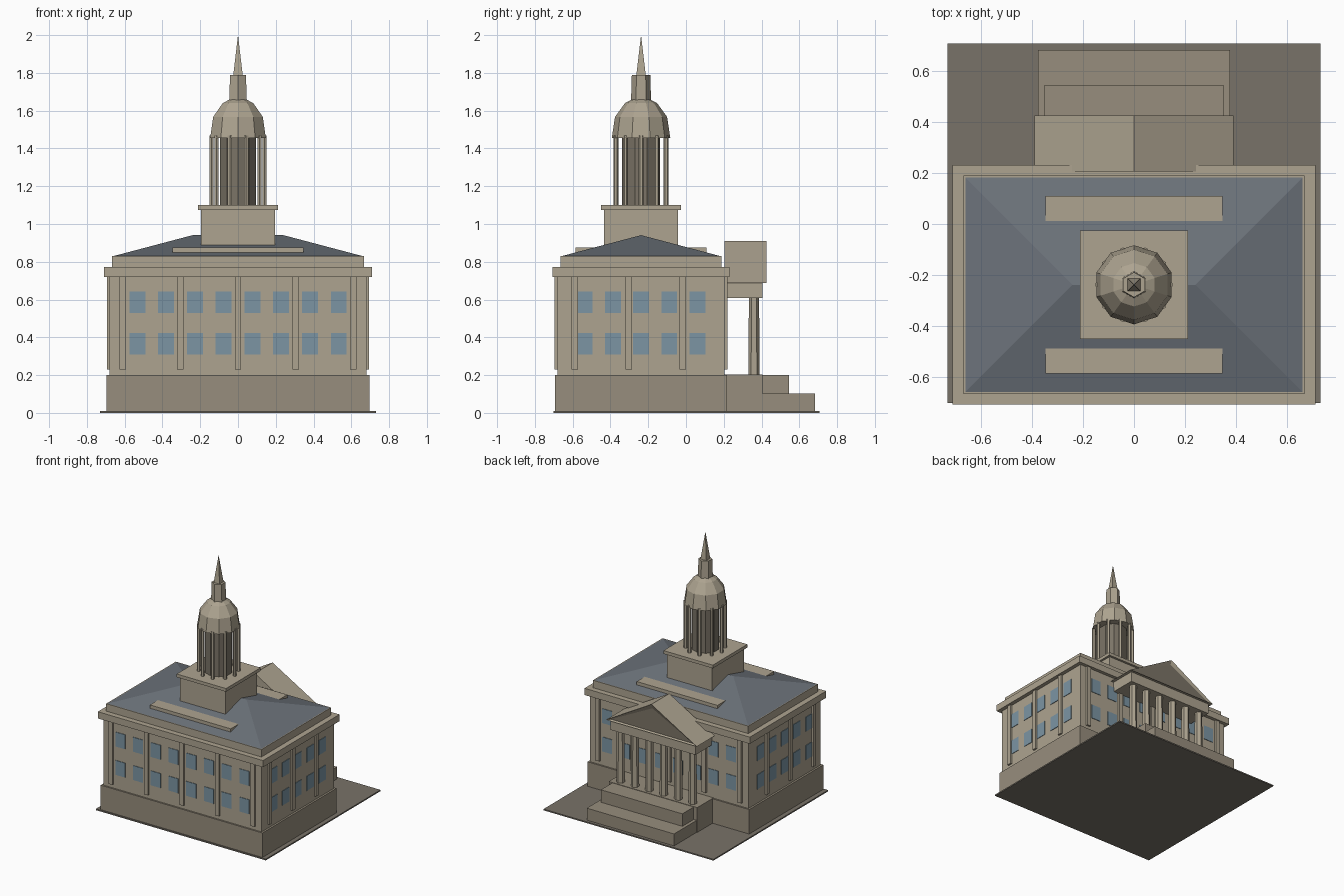
import bpy, bmesh, math
from mathutils import Matrix

if "Cube" in bpy.data.objects:
    bpy.data.objects.remove(bpy.data.objects["Cube"])

CY = -0.238  # y centre of the main block


def mat(name, c):
    m = bpy.data.materials.new(name)
    m.diffuse_color = (*c, 1)
    m.use_nodes = True
    m.node_tree.nodes["Principled BSDF"].inputs["Base Color"].default_value = m.diffuse_color
    return m


STONE = mat("stone", (0.42, 0.37, 0.28))
BASE = mat("dark_stone", (0.31, 0.27, 0.205))
PAVE = mat("paving", (0.19, 0.17, 0.14))
ROOF = mat("slate", (0.15, 0.17, 0.195))
GLASS = mat("glass", (0.2, 0.3, 0.37))
SHADE = mat("shaded_stone", (0.2, 0.175, 0.135))


def finish(name, bm, *mats):
    bmesh.ops.recalc_face_normals(bm, faces=bm.faces)
    me = bpy.data.meshes.new(name)
    bm.to_mesh(me)
    bm.free()
    for m in mats:
        me.materials.append(m)
    ob = bpy.data.objects.new(name, me)
    bpy.context.collection.objects.link(ob)
    return ob


def add_box(bm, x0, x1, y0, y1, z0, z1):
    m = Matrix.Translation(((x0 + x1) / 2, (y0 + y1) / 2, (z0 + z1) / 2))
    bmesh.ops.create_cube(bm, size=1, matrix=m @ Matrix.Diagonal((x1 - x0, y1 - y0, z1 - z0, 1)))


def box(name, m, *dims):
    bm = bmesh.new()
    add_box(bm, *dims)
    return finish(name, bm, m)


def add_prism(bm, x, y, z0, z1, r0, r1, n, turn=0.0):
    t = Matrix.Translation((x, y, (z0 + z1) / 2)) @ Matrix.Rotation(turn, 4, 'Z')
    bmesh.ops.create_cone(bm, cap_ends=True, segments=n, radius1=r0, radius2=r1,
                          depth=z1 - z0, matrix=t)


def prism(name, m, *args):
    bm = bmesh.new()
    add_prism(bm, *args)
    return finish(name, bm, m)


def block(name, m, hx, hy, z0, z1):
    return box(name, m, -hx, hx, CY - hy, CY + hy, z0, z1)


# Ground plate, plinth, walls and cornice
box("ground_plate", PAVE, -0.73, 0.73, -0.702, 0.706, 0, 0.01)
block("plinth", BASE, 0.695, 0.455, 0.005, 0.2)
block("walls", STONE, 0.68, 0.443, 0.2, 0.72)
block("cornice", STONE, 0.71, 0.469, 0.72, 0.772)
block("parapet", STONE, 0.667, 0.427, 0.772, 0.83)

# Pilasters on all four walls
bm = bmesh.new()
for i in range(5):
    x = -0.61 + 0.305 * i
    for s in (-1, 1):
        y = CY + s * 0.443
        add_box(bm, x - 0.017, x + 0.017, y - 0.014, y + 0.014, 0.23, 0.72)
for y in (-0.588, -0.303, -0.018):
    for x in (-0.68, 0.68):
        add_box(bm, x - 0.014, x + 0.014, y - 0.017, y + 0.017, 0.23, 0.72)
finish("pilasters", bm, STONE)

# Two rows of windows on all four walls
bm = bmesh.new()
for z in (0.31, 0.53):
    for s in (-1, 1):
        for i in range(8):
            x, y = -0.533 + 0.1523 * i, CY + s * 0.443
            add_box(bm, x - 0.042, x + 0.042, y - 0.004, y + 0.004, z, z + 0.112)
        for i in range(5):
            x, y = s * 0.68, CY + 0.149 * (i - 2)
            add_box(bm, x - 0.004, x + 0.004, y - 0.042, y + 0.042, z, z + 0.112)
finish("windows", bm, GLASS)

# Hipped roof
bm = bmesh.new()
eave = [bm.verts.new((x, CY + y, 0.83)) for x, y in
        ((-0.66, -0.42), (0.66, -0.42), (0.66, 0.42), (-0.66, 0.42))]
left, right = [bm.verts.new((x, CY, 0.941)) for x in (-0.24, 0.24)]
a, b, c, d = eave
for f in ((a, b, right, left), (b, c, right), (c, d, left, right), (d, a, left), (d, c, b, a)):
    bm.faces.new(f)
finish("hipped_roof", bm, ROOF)

# Low slabs on the roof slopes
box("front_roof_slab", STONE, -0.347, 0.347, -0.585, -0.487, 0.845, 0.875)
box("back_roof_slab", STONE, -0.347, 0.347, 0.011, 0.109, 0.845, 0.875)

# Tower: square base, drum with colonnade, dome, lantern, spire
block("tower_base", STONE, 0.195, 0.195, 0.84, 1.075)
block("tower_ledge", STONE, 0.212, 0.212, 1.075, 1.1)
prism("tower_drum", SHADE, 0, CY, 1.1, 1.46, 0.1, 0.1, 10)
bm = bmesh.new()
for i in range(10):
    t = math.tau * i / 10
    add_prism(bm, 0.14 * math.cos(t), CY + 0.14 * math.sin(t), 1.1, 1.468, 0.013, 0.013, 6)
finish("tower_columns", bm, STONE)

bm = bmesh.new()
rings = []
for r, z in ((0.155, 1.455), (0.138, 1.567), (0.085, 1.64), (0.045, 1.66)):
    rings.append([bm.verts.new((r * math.sin(math.tau * i / 10),
                                CY + r * math.cos(math.tau * i / 10), z)) for i in range(10)])
for lo, hi in zip(rings, rings[1:]):
    for i in range(10):
        j = (i + 1) % 10
        bm.faces.new((lo[i], lo[j], hi[j], hi[i]))
bm.faces.new(rings[0])
bm.faces.new(rings[-1])
finish("dome", bm, STONE)
prism("lantern", STONE, 0, CY, 1.65, 1.79, 0.053, 0.049, 6)
prism("spire", STONE, 0, CY, 1.79, 2.0, 0.035, 0, 4, math.pi / 4)

# Back portico: floor, steps, columns, entablature
box("portico_floor", BASE, -0.38, 0.38, 0.2, 0.405, 0.005, 0.203)
box("upper_step", BASE, -0.35, 0.35, 0.4, 0.545, 0.005, 0.2)
box("lower_step", BASE, -0.375, 0.375, 0.4, 0.682, 0.005, 0.103)
bm = bmesh.new()
for i in range(6):
    add_prism(bm, -0.31 + 0.124 * i, 0.36, 0.2, 0.61, 0.03, 0.027, 6)
finish("portico_columns", bm, STONE)
box("entablature", STONE, -0.365, 0.365, 0.2, 0.405, 0.608, 0.688)

# Pediment with recessed triangular panel
bm = bmesh.new()
profile = ((-0.39, 0.687), (0.39, 0.687), (0, 0.911))
near = [bm.verts.new((x, 0.425, z)) for x, z in profile]
far = [bm.verts.new((x, 0.205, z)) for x, z in profile]
face = bm.faces.new(near)
bm.faces.new(far)
for i in range(3):
    j = (i + 1) % 3
    bm.faces.new((near[i], near[j], far[j], far[i]))
bmesh.ops.recalc_face_normals(bm, faces=bm.faces)
bmesh.ops.inset_region(bm, faces=[face], thickness=0.035)
bmesh.ops.translate(bm, verts=face.verts, vec=(0, -0.012, 0))
face.material_index = 1
finish("pediment", bm, STONE, SHADE)
